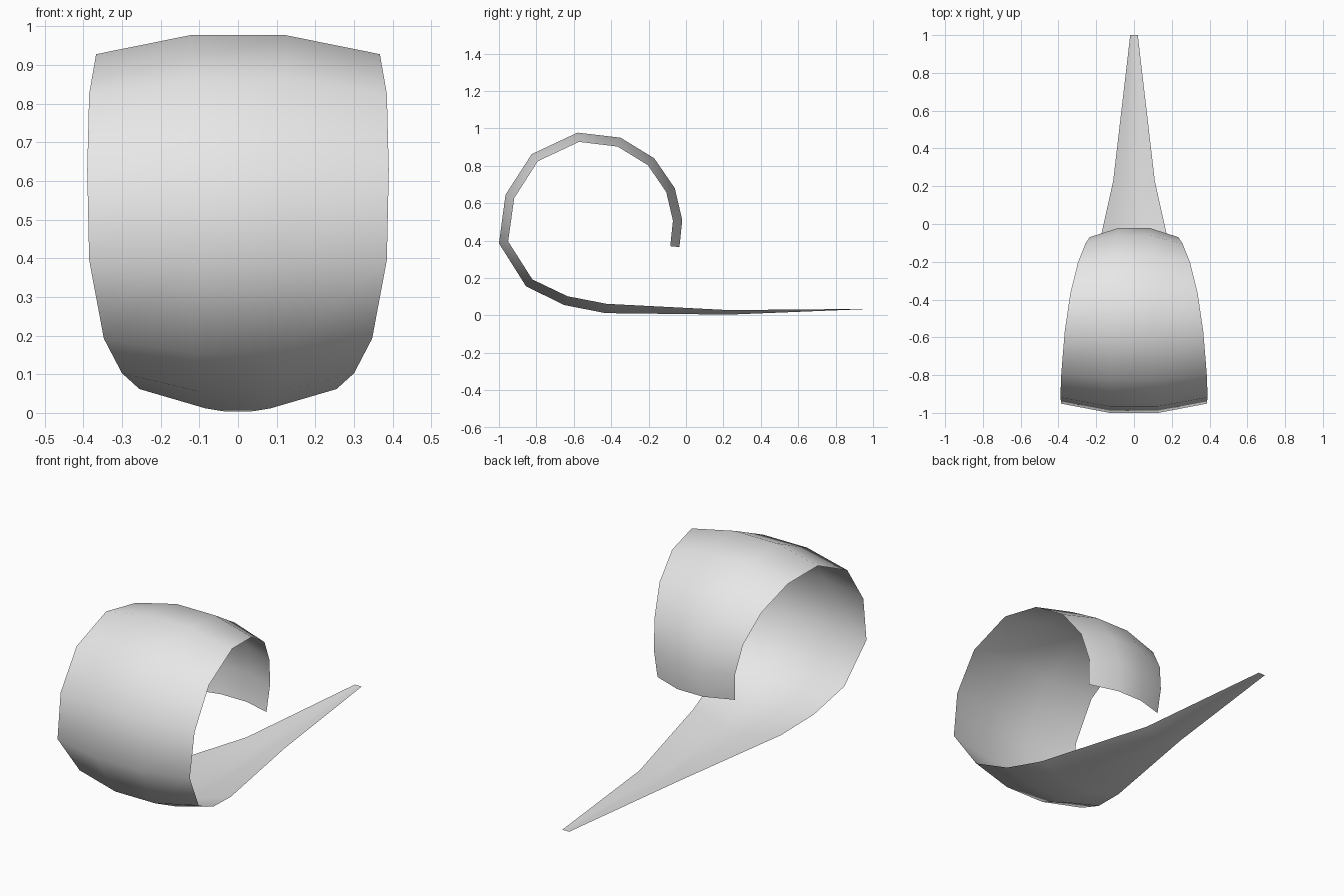
import bpy
import bmesh
from mathutils import Vector

default_cube = bpy.data.objects.get("Cube")
if default_cube:
    bpy.data.objects.remove(default_cube, do_unlink=True)

# One plain grey material
grey = bpy.data.materials.new("plain_grey")
grey.use_nodes = True
colour = (0.8, 0.8, 0.8, 1)
grey.diffuse_color = colour
grey.node_tree.nodes["Principled BSDF"].inputs["Base Color"].default_value = colour

# Spine of the curl from pointed tip to rolled end: (y, z, half width)
SPINE = [
    (1, .035, .02), (.23, .004, .11), (-.43, .012, .255), (-.65, .055, .3),
    (-.855, .155, .347), (-1, .385, .385), (-.965, .645, .39),
    (-.825, .862, .385), (-.58, .977, .367), (-.35, .95, .337),
    (-.17, .84, .297), (-.06, .68, .258), (-.02, .51, .235), (-.035, .365, .225),
]
MAX_DEPTH = .05


def inward_normal(index):
    """Direction towards the inside of the curl, in the side plane."""
    here = Vector(SPINE[index][:2])
    before = Vector(SPINE[max(index - 1, 0)][:2])
    after = Vector(SPINE[min(index + 1, len(SPINE) - 1)][:2])
    tangent = Vector((0, 0))
    for step in (here - before, after - here):
        if step.length:
            tangent += step.normalized()
    tangent.normalize()
    return Vector((0, tangent.y, -tangent.x))


def build_curl(name):
    """Loft a shallow four-point channel section along the spine."""
    bm = bmesh.new()
    rows = []
    for index, (y, z, half) in enumerate(SPINE):
        centre = Vector((0, y, z))
        edge = centre + inward_normal(index) * min(MAX_DEPTH, half * .22)
        if index == 0:
            edge = centre
        across = Vector((half, 0, 0))
        points = (edge - across, centre - across / 3,
                  centre + across / 3, edge + across)
        rows.append([bm.verts.new(point) for point in points])
    for lower, upper in zip(rows, rows[1:]):
        for side in range(len(lower) - 1):
            face = bm.faces.new((lower[side], upper[side],
                                 upper[side + 1], lower[side + 1]))
            face.smooth = True
    mesh = bpy.data.meshes.new(name)
    bm.to_mesh(mesh)
    bm.free()
    mesh.materials.append(grey)
    curl = bpy.data.objects.new(name, mesh)
    bpy.context.collection.objects.link(curl)
    return curl


build_curl("curled_ribbon")
